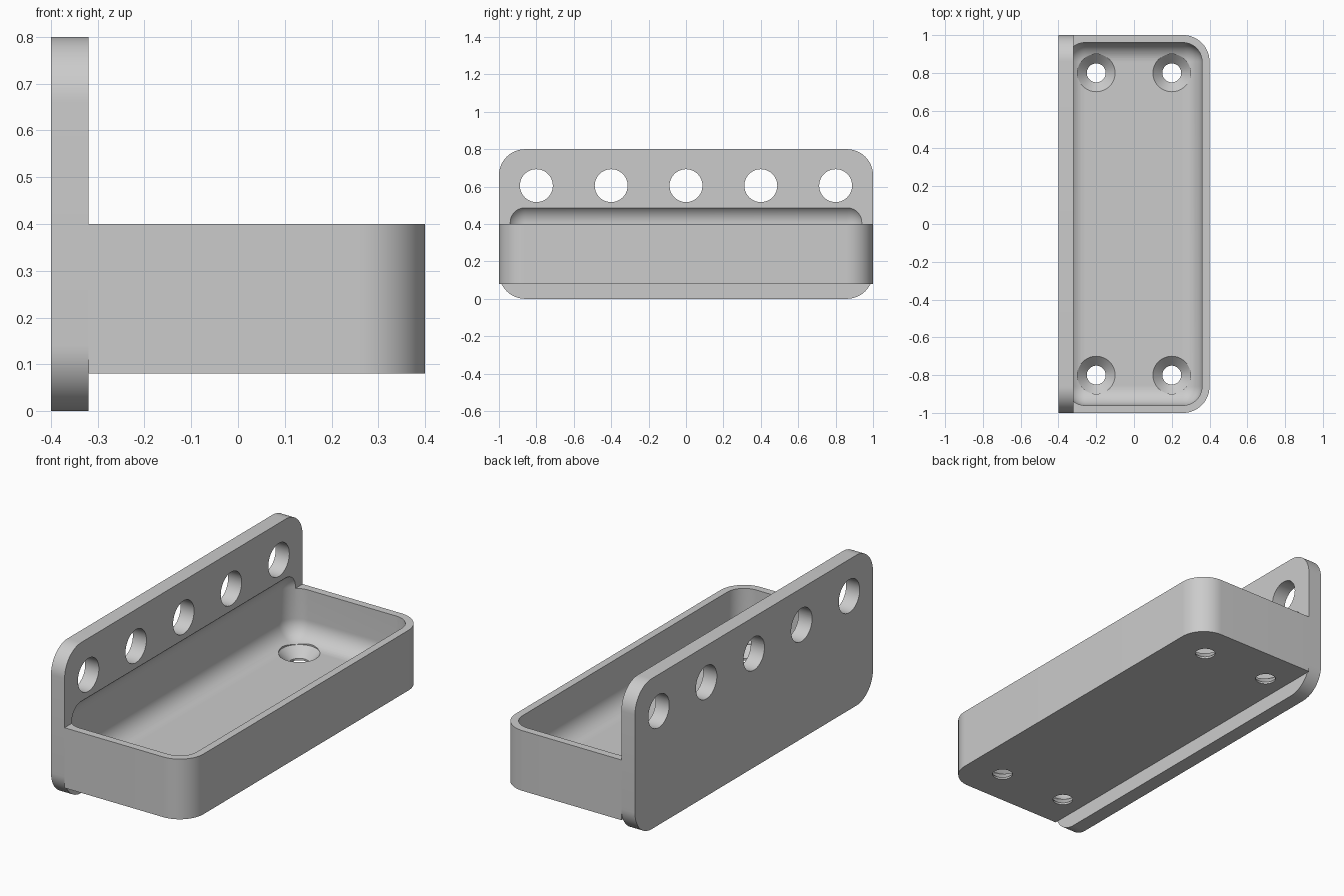
import bpy, bmesh
from math import pi
from mathutils import Matrix, Vector

if "Cube" in bpy.data.objects:
    bpy.data.objects.remove(bpy.data.objects["Cube"])

grey = bpy.data.materials.new("plain grey")
grey.use_nodes = True
colour = (0.6, 0.6, 0.6, 1)
grey.diffuse_color = colour
grey.node_tree.nodes["Principled BSDF"].inputs["Base Color"].default_value = colour


def to_object(name, bm):
    bmesh.ops.recalc_face_normals(bm, faces=bm.faces)
    mesh = bpy.data.meshes.new(name)
    bm.to_mesh(mesh)
    bm.free()
    mesh.materials.append(grey)
    obj = bpy.data.objects.new(name, mesh)
    bpy.context.collection.objects.link(obj)
    return obj


def rounded_box(name, low, high, radius, pick, segments=16):
    """Box between two corners, with the edges chosen by pick(direction, middle) rounded."""
    low, high = Vector(low), Vector(high)
    bm = bmesh.new()
    bmesh.ops.create_cube(bm, size=1)
    for v in bm.verts:
        v.co = (low + high) / 2 + v.co * (high - low)
    edges = []
    for e in bm.edges:
        a, b = (v.co for v in e.verts)
        if pick((b - a).normalized(), (a + b) / 2):
            edges.append(e)
    bmesh.ops.bevel(bm, geom=edges, offset=radius, segments=segments,
                    profile=0.5, affect='EDGES', clamp_overlap=True)
    return to_object(name, bm)


def lathe(name, profile, location, steps=48):
    """Closed solid turned around z from (radius, height) points."""
    bm = bmesh.new()
    rings = []
    for r, z in profile:
        ring = bmesh.ops.create_circle(bm, radius=r, segments=steps,
                                       matrix=Matrix.Translation((0, 0, z)))
        rings.append(ring["verts"])
    for a, b in zip(rings, rings[1:]):
        for i in range(steps):
            j = (i + 1) % steps
            bm.faces.new((a[i], a[j], b[j], b[i]))
    bm.faces.new(rings[0])
    bm.faces.new(rings[-1])
    bmesh.ops.translate(bm, verts=bm.verts, vec=location)
    return to_object(name, bm)


def cut(obj, cutters):
    for cutter in cutters:
        cutter.hide_render = True
        mod = obj.modifiers.new("cut", 'BOOLEAN')
        mod.operation = 'DIFFERENCE'
        mod.solver = 'EXACT'
        mod.object = cutter
        select(obj)
        bpy.ops.object.modifier_apply(modifier=mod.name)


def select(obj):
    bpy.ops.object.select_all(action='DESELECT')
    obj.select_set(True)
    bpy.context.view_layer.objects.active = obj


FLOOR, BASE = 0.14, 0.08

# Upright back plate, rounded at its four corners
plate = rounded_box("back_plate", (-0.4, -1, 0), (-0.32, 1, 0.8), 0.14,
                    lambda d, m: abs(d.x) > 0.9)

# Tray, rounded at its two outer corners
tray = rounded_box("tray", (-0.32, -1, BASE), (0.4, 1, 0.4), 0.14,
                   lambda d, m: abs(d.z) > 0.9 and m.x > 0)

# Hollow with soft edges all round, which also dips into the plate
hollow = rounded_box("hollow_cutter", (-0.36, -0.96, FLOOR), (0.36, 0.96, 0.507), 0.1,
                     lambda d, m: True)

# Row of round holes along the plate
plate_holes = []
for i in range(-2, 3):
    hole = lathe("plate_hole_cutter", [(0.088, -0.1), (0.088, 0.1)], (0, 0, 0))
    hole.data.transform(Matrix.Translation((-0.36, i * 0.4, 0.605)) @ Matrix.Rotation(pi / 2, 4, 'Y'))
    plate_holes.append(hole)

# Countersunk screw holes in the tray floor
screw_profile = [(0.05, BASE - 0.05), (0.05, FLOOR - 0.05), (0.1, FLOOR), (0.1, FLOOR + 0.1)]
screw_holes = [lathe("screw_hole_cutter", screw_profile, (x, y, 0))
               for x in (-0.2, 0.2) for y in (-0.8, 0.8)]

cut(plate, [hollow] + plate_holes)
cut(tray, [hollow] + screw_holes)

for cutter in [hollow] + plate_holes + screw_holes:
    bpy.data.objects.remove(cutter)

for part in (plate, tray):
    select(part)
    bpy.ops.object.shade_smooth_by_angle(angle=0.5)
